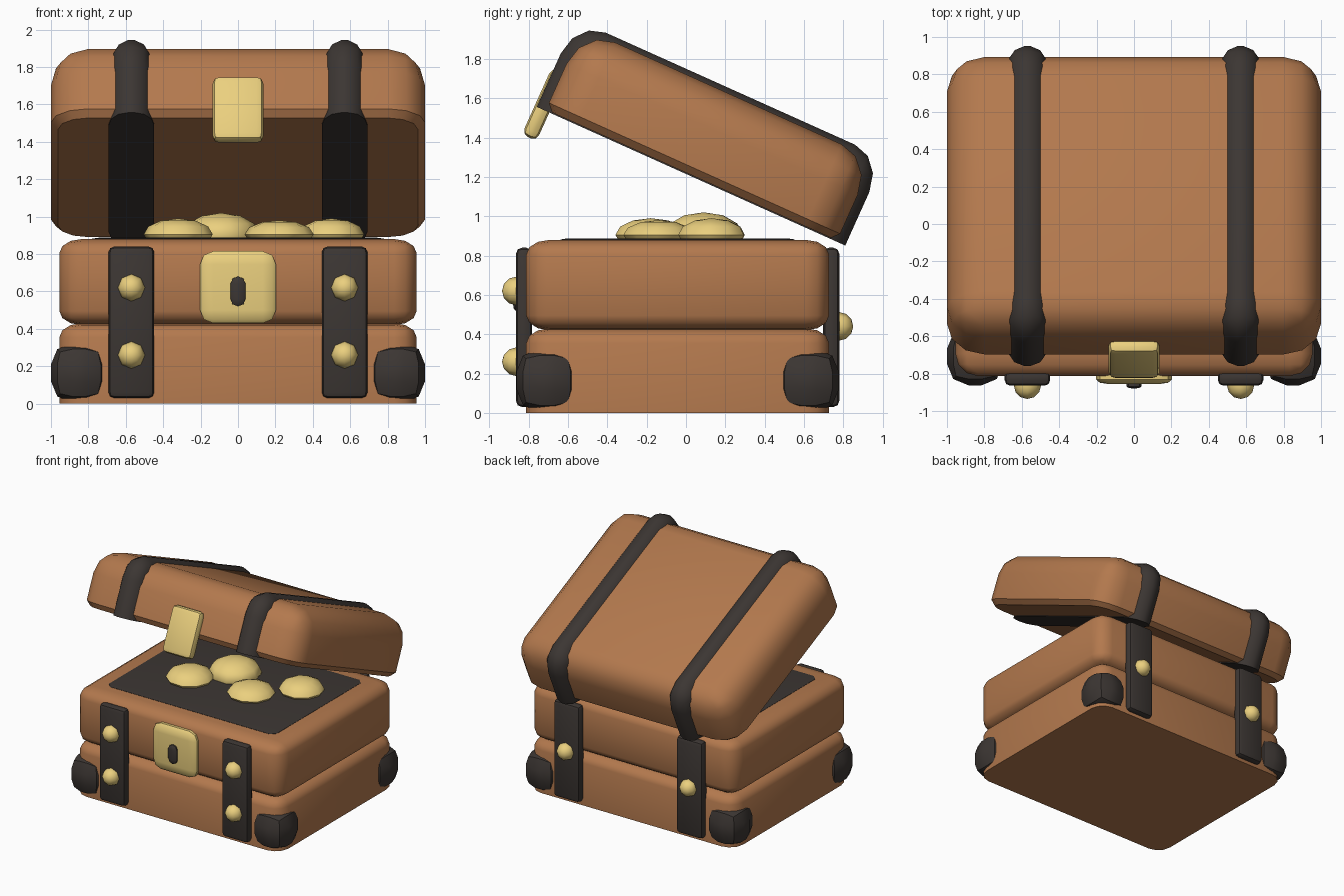
import bpy, bmesh, math
from mathutils import Matrix, Vector

if "Cube" in bpy.data.objects:
    bpy.data.objects.remove(bpy.data.objects["Cube"])


def material(name, rgb):
    m = bpy.data.materials.new(name)
    m.diffuse_color = (*rgb, 1)
    m.use_nodes = True
    m.node_tree.nodes["Principled BSDF"].inputs["Base Color"].default_value = m.diffuse_color
    return m


LEATHER = material("leather", (0.45, 0.19, 0.075))
DARK = material("dark_leather", (0.045, 0.037, 0.033))
BRASS = material("brass", (0.83, 0.63, 0.21))
CY = -0.0425  # middle of the base in y


def finish(name, bm, mat, matrix, angle=40):
    mesh = bpy.data.meshes.new(name)
    bmesh.ops.recalc_face_normals(bm, faces=bm.faces)
    bm.to_mesh(mesh)
    bm.free()
    mesh.materials.append(mat)
    ob = bpy.data.objects.new(name, mesh)
    bpy.context.collection.objects.link(ob)
    ob.matrix_world = matrix
    bpy.ops.object.select_all(action='DESELECT')
    ob.select_set(True)
    bpy.context.view_layer.objects.active = ob
    bpy.ops.object.shade_smooth_by_angle(angle=math.radians(angle))
    return ob


def rounded_box(name, lo, hi, bevel, mat, segs=3, flat_foot=False, foot=0,
                frame=Matrix(), angle=40):
    """Box from lo to hi; bevel holds a radius per axis. flat_foot keeps the bottom edges sharp."""
    lo, hi, b = Vector(lo), Vector(hi), Vector(bevel)
    size = hi - lo
    bm = bmesh.new()
    bmesh.ops.create_cube(bm, size=1)
    bmesh.ops.scale(bm, verts=bm.verts, vec=[size[i] / b[i] for i in range(3)])
    edges = [e for e in bm.edges if not (flat_foot and all(v.co.z < 0 for v in e.verts))]
    bmesh.ops.bevel(bm, geom=edges, offset=1, segments=segs, profile=0.5, affect='EDGES')
    if foot:
        zmin = min(v.co.z for v in bm.verts) + 1e-4
        rim = [e for e in bm.edges if all(v.co.z < zmin for v in e.verts)]
        bmesh.ops.bevel(bm, geom=rim, offset=foot, segments=1, affect='EDGES')
    bmesh.ops.scale(bm, verts=bm.verts, vec=b)
    bmesh.ops.translate(bm, verts=bm.verts, vec=(lo + hi) / 2)
    return finish(name, bm, mat, frame, angle)


def ball(name, loc, radii, mat, rot=(0, 'X'), seg=8, rings=6):
    bm = bmesh.new()
    bmesh.ops.create_uvsphere(bm, u_segments=seg, v_segments=rings, radius=1)
    bmesh.ops.rotate(bm, verts=bm.verts, matrix=Matrix.Rotation(math.radians(rot[0]), 3, rot[1]))
    bmesh.ops.scale(bm, verts=bm.verts, vec=radii)
    return finish(name, bm, mat, Matrix.Translation(loc), 50)


# Base: two stacked padded slabs and the dark inner lining
rounded_box("base_lower", (-0.955, CY - 0.77, 0), (0.955, CY + 0.77, 0.43),
            (0.12, 0.12, 0.075), LEATHER, flat_foot=True)
rounded_box("base_upper", (-0.955, CY - 0.77, 0.42), (0.955, CY + 0.77, 0.88),
            (0.12, 0.12, 0.075), LEATHER)
rounded_box("lining", (-0.78, CY - 0.595, 0.8), (0.78, CY + 0.595, 0.888),
            (0.04, 0.04, 0.006), DARK, segs=1)

# Corner guards
for sx in (-1, 1):
    for sy in (-1, 1):
        c = Vector((sx * 0.85, CY + sy * 0.665, 0.165))
        h = Vector((0.15, 0.155, 0.16))
        rounded_box("corner_guard", c - h, c + h, (0.115, 0.115, 0.115), DARK, segs=2)

# Base straps with studs: two per strap in front, one behind
for sx in (-1, 1):
    x = sx * 0.57
    for sy, studs in ((-1, (0.26, 0.62)), (1, (0.44,))):
        ys = sorted((CY + sy * 0.74, CY + sy * 0.822))
        rounded_box("base_strap", (x - 0.122, ys[0], 0.03), (x + 0.122, ys[1], 0.84),
                    (0.03, 0.03, 0.03), DARK, segs=2)
        for z in studs:
            ball("stud", (x, CY + sy * 0.82, z), (0.073, 0.073, 0.073), BRASS, rot=(90, 'X'))

# Lock plate and keyhole
rounded_box("lock_plate", (-0.203, -0.856, 0.43), (0.203, -0.78, 0.815),
            (0.07, 0.025, 0.07), BRASS, segs=2)
rounded_box("keyhole", (-0.04, -0.88, 0.52), (0.04, -0.84, 0.68),
            (0.039, 0.012, 0.039), DARK, segs=2)

# Coins heaped on the lining
for x, y, r, top in ((-0.32, -0.18, 0.185, 0.99), (-0.09, 0.09, 0.205, 1.02),
                     (0.22, -0.14, 0.185, 0.98), (0.5, 0.13, 0.175, 0.99)):
    ball("coin", (x, y, 0.905), (r, r, top - 0.905), BRASS, rot=(15, 'Z'), seg=10)

# Open lid, built in its own tilted frame
LID = Matrix.Translation((0, 0.0255, 1.2035)) @ Matrix.Rotation(math.radians(-24.2), 4, 'X')
rounded_box("lid", (-1, -0.812, 0.006), (1, 0.812, 0.462), (0.2, 0.18, 0.2), LEATHER,
            flat_foot=True, foot=0.19, frame=LID)
for sx in (-1, 1):
    x = sx * 0.57
    rounded_box("lid_strap", (x - 0.122, -0.86, 0), (x + 0.122, 0.86, 0.488),
                (0.105, 0.165, 0.19), DARK, flat_foot=True, frame=LID)
rounded_box("hasp", (-0.135, -0.872, -0.158), (0.135, -0.79, 0.215),
            (0.035, 0.03, 0.035), BRASS, segs=2, frame=LID)
